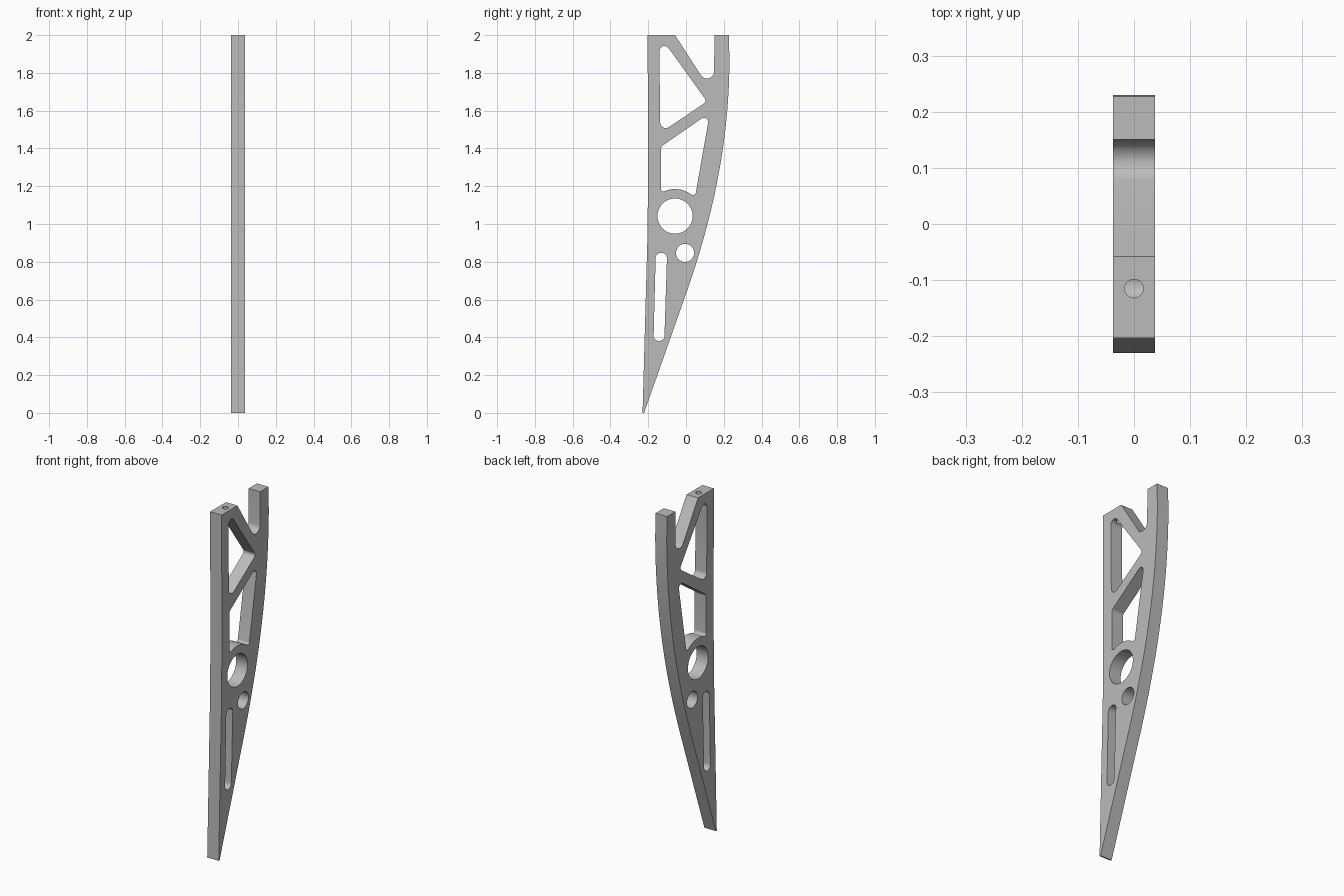
import bpy
import math
from mathutils import Vector, Matrix

if "Cube" in bpy.data.objects:
    bpy.data.objects.remove(bpy.data.objects["Cube"], do_unlink=True)

HALF_WIDTH = 0.037


def rounded(corners, steps=10):
    """Outline through (y, z, radius) corners, each rounded by its radius."""
    out = []
    for i, (y, z, r) in enumerate(corners):
        p = Vector((y, z))
        if r == 0:
            out.append(p)
            continue
        a = (Vector(corners[i - 1][:2]) - p).normalized()
        b = (Vector(corners[(i + 1) % len(corners)][:2]) - p).normalized()
        half = a.angle(b) / 2
        centre = p + (a + b).normalized() * r / math.sin(half)
        start = p + a * r / math.tan(half) - centre
        end = p + b * r / math.tan(half) - centre
        sweep = start.angle_signed(end)
        for k in range(steps + 1):
            out.append(centre + Matrix.Rotation(-sweep * k / steps, 2) @ start)
    return out


def arc(y, z, r, start, end, steps):
    angles = [math.radians(start + (end - start) * k / steps) for k in range(steps + 1)]
    return [Vector((y + r * math.cos(t), z + r * math.sin(t))) for t in angles]


def bezier(a, b, c, d, steps):
    pts = []
    for k in range(steps + 1):
        t = k / steps
        s = 1 - t
        pts.append([s**3 * p + 3 * s * s * t * q + 3 * s * t * t * u + t**3 * v
                    for p, q, u, v in zip(a, b, c, d)])
    return pts


# Outer profile: tip, bowed back edge, open notch at the top, front edge
back = bezier((0, 0.63), (0.148, 1.05), (0.229, 1.45), (0.23, 1.87), 32)
outline = rounded(
    [(-0.23, 0, 0), (-0.222, 0, 0)]
    + [(y, z, 0) for y, z in back]
    + [(0.227, 2, 0), (0.151, 2, 0), (0.147, 1.682, 0.038), (-0.058, 2, 0),
       (-0.203, 2, 0), (-0.201, 1.2, 0), (-0.205, 0.9, 0)])

# Lightening windows and bores
upper_window = rounded([(-0.142, 2.0, 0.027), (0.111, 1.649, 0.02), (-0.136, 1.482, 0.03)])
bore = (-0.058, 1.042)
floor = [(p.x, p.y, 0) for p in arc(*bore, 0.143, 57, 109, 10)]
middle_window = rounded(
    [(-0.132, 1.41, 0.02), (0.126, 1.588, 0.022), (0.048, 1.142, 0.014)]
    + floor + [(-0.132, 1.164, 0.014)])
slot = rounded([(-0.16, 0.847, 0.028), (-0.1, 0.847, 0.028),
                (-0.115, 0.381, 0.027), (-0.172, 0.381, 0.027)])
large_bore = arc(*bore, 0.093, 0, 360, 64)[:-1]
small_bore = arc(-0.005, 0.847, 0.048, 0, 360, 48)[:-1]

# Filled profile, extruded to the plate width
curve = bpy.data.curves.new("arm_profile", "CURVE")
curve.dimensions = "2D"
curve.fill_mode = "BOTH"
curve.extrude = HALF_WIDTH
for loop in (outline, upper_window, middle_window, slot, large_bore, small_bore):
    spline = curve.splines.new("POLY")
    spline.points.add(len(loop) - 1)
    for point, p in zip(spline.points, loop):
        point.co = (p[0], p[1], 0, 1)
    spline.use_cyclic_u = True

arm = bpy.data.objects.new("truss_arm", curve)
bpy.context.collection.objects.link(arm)
bpy.ops.object.select_all(action="DESELECT")
arm.select_set(True)
bpy.context.view_layer.objects.active = arm
bpy.ops.object.convert(target="MESH")
arm = bpy.context.object
arm.name = "truss_arm"
arm.data.transform(Matrix(((0, 0, 1, 0), (1, 0, 0, 0), (0, 1, 0, 0), (0, 0, 0, 1))))

# Weld the caps to the walls
bpy.ops.object.mode_set(mode="EDIT")
bpy.ops.mesh.select_all(action="SELECT")
bpy.ops.mesh.remove_doubles(threshold=0.0001)
bpy.ops.mesh.normals_make_consistent(inside=False)
bpy.ops.object.mode_set(mode="OBJECT")

# Screw hole down through the front post into the upper window
bpy.ops.mesh.primitive_cylinder_add(vertices=32, radius=0.0165, depth=0.2,
                                    location=(0, -0.115, 1.99))
cutter = bpy.context.object
cutter.name = "screw_hole_cutter"
bpy.ops.object.select_all(action="DESELECT")
arm.select_set(True)
bpy.context.view_layer.objects.active = arm
drill = arm.modifiers.new("screw_hole", "BOOLEAN")
drill.operation = "DIFFERENCE"
drill.solver = "EXACT"
drill.object = cutter
bpy.ops.object.modifier_apply(modifier=drill.name)
bpy.data.objects.remove(cutter, do_unlink=True)

# Single grey finish
grey = bpy.data.materials.new("plain_grey")
grey.use_nodes = True
colour = (0.5, 0.5, 0.5, 1)
grey.diffuse_color = colour
grey.node_tree.nodes["Principled BSDF"].inputs["Base Color"].default_value = colour
arm.data.materials.clear()
arm.data.materials.append(grey)

bpy.ops.object.shade_smooth_by_angle(angle=math.radians(30))
